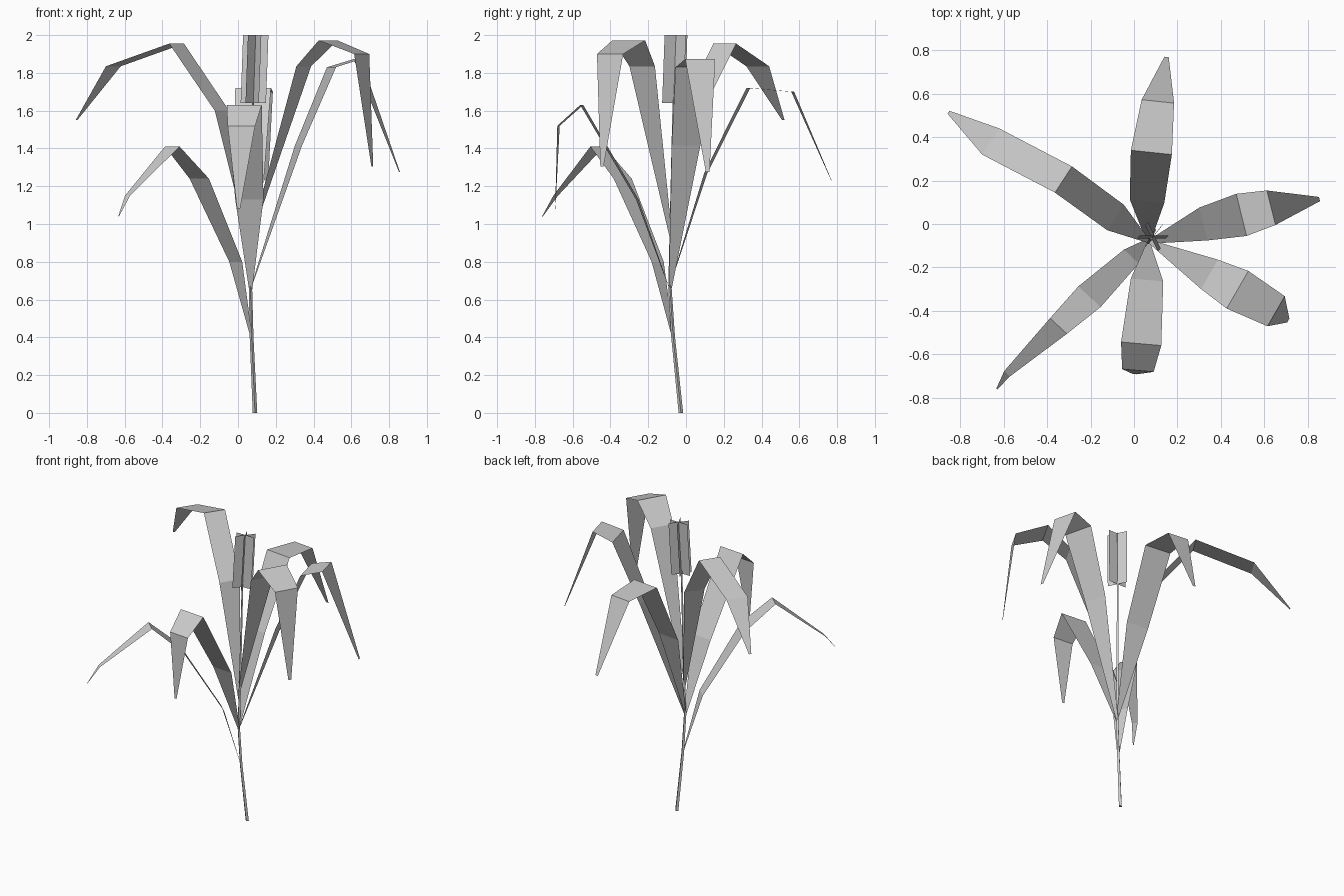
import bpy
from math import sin, cos, radians, tau


def add_mesh(name, verts, faces):
    mesh = bpy.data.meshes.new(name)
    mesh.from_pydata(verts, [], faces)
    mesh.update()
    obj = bpy.data.objects.new(name, mesh)
    bpy.context.collection.objects.link(obj)
    return obj


def leaf(name, azimuth, sections):
    """Folded strip: each section is (x, y, z, half width) across the azimuth."""
    a = radians(azimuth + 90)
    verts = []
    for x, y, z, w in sections:
        verts += [(x + s * w * cos(a), y + s * w * sin(a), z) for s in (-1, 1)]
    faces = [(i, i + 2, i + 3, i + 1) for i in range(0, len(verts) - 2, 2)]
    return add_mesh(name, verts, faces)


# stem: thin four-sided tube, slightly bent and tapering
path = [(0.09, -0.027, 0, 0.012), (0.072, -0.068, 0.4, 0.010),
        (0.066, -0.085, 0.66, 0.009), (0.08, -0.065, 1.66, 0.006)]
n = 4
verts = [(x + r * cos(tau * i / n), y + r * sin(tau * i / n), z)
         for x, y, z, r in path for i in range(n)]
faces = [(k * n + i, k * n + (i + 1) % n, (k + 1) * n + (i + 1) % n, (k + 1) * n + i)
         for k in range(len(path) - 1) for i in range(n)]
faces += [tuple(reversed(range(n))), tuple(range(len(verts) - n, len(verts)))]
add_mesh("stem", verts, faces)

# leaves: from the stem outwards to the drooping tip
leaf("front_left_leaf", 227, [
    (0.071, -0.07, 0.40, 0.006), (-0.012, -0.15, 0.80, 0.047),
    (-0.205, -0.335, 1.24, 0.070), (-0.348, -0.47, 1.41, 0.053),
    (-0.585, -0.69, 1.15, 0.018), (-0.632, -0.76, 1.04, 0.003)])
leaf("front_leaf", -95, [
    (0.067, -0.085, 0.65, 0.008), (0.06, -0.258, 1.13, 0.075),
    (0.033, -0.552, 1.63, 0.093), (0.018, -0.675, 1.52, 0.073),
    (0.003, -0.692, 1.08, 0.008)])
leaf("right_leaf", 14, [
    (0.068, -0.083, 0.66, 0.008), (0.32, 0.0, 1.415, 0.078),
    (0.495, 0.042, 1.83, 0.10), (0.632, 0.075, 1.873, 0.082),
    (0.855, 0.115, 1.275, 0.010)])
leaf("back_leaf", 84, [
    (0.067, -0.083, 0.68, 0.008), (0.06, 0.105, 1.27, 0.08),
    (0.08, 0.33, 1.72, 0.095), (0.11, 0.565, 1.70, 0.075),
    (0.15, 0.77, 1.23, 0.010)])
leaf("back_left_leaf", 147, [
    (0.067, -0.08, 0.86, 0.008), (-0.085, 0.03, 1.60, 0.070),
    (-0.325, 0.205, 1.955, 0.072), (-0.66, 0.38, 1.835, 0.072),
    (-0.855, 0.515, 1.55, 0.008)])
leaf("front_right_leaf", -30, [
    (0.07, -0.08, 0.93, 0.008), (0.348, -0.232, 1.835, 0.078),
    (0.477, -0.303, 1.972, 0.10), (0.655, -0.402, 1.90, 0.08),
    (0.711, -0.445, 1.305, 0.010)])

# flower head: three upright cards crossing on a slightly leaning axis
for i, deg in enumerate((0, 52, 116)):
    c, s, w = cos(radians(deg)), sin(radians(deg)), 0.067
    low, high = (0.081, -0.066, 1.64), (0.094, -0.053, 2.0)
    verts = [(p[0] + k * w * c, p[1] + k * w * s, p[2])
             for p, k in ((low, -1), (low, 1), (high, 1), (high, -1))]
    add_mesh(f"flower_card_{i + 1}", verts, [(0, 1, 2, 3)])
